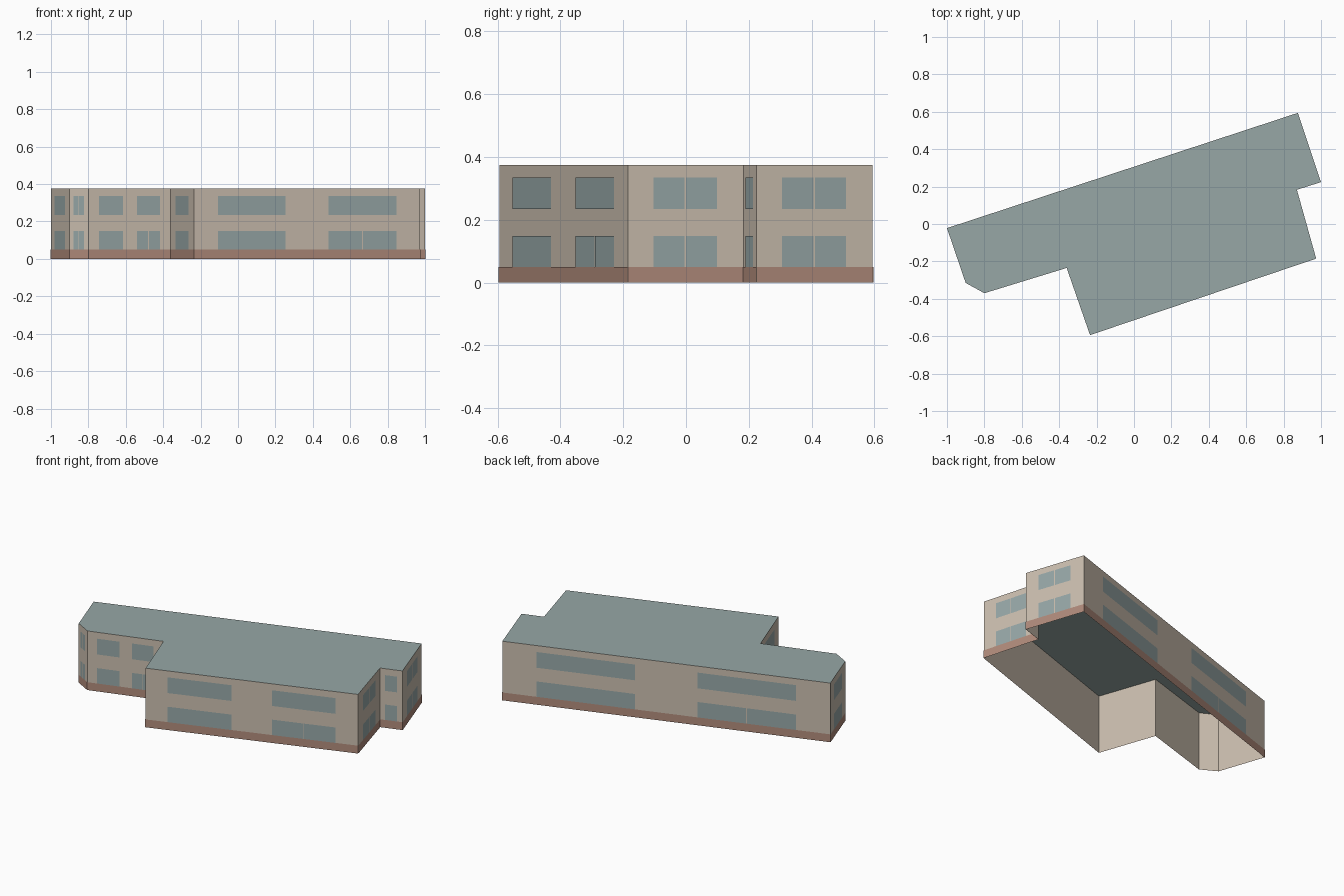
import bpy
import bmesh
from mathutils import Vector

cube = bpy.data.objects.get("Cube")
if cube:
    bpy.data.objects.remove(cube, do_unlink=True)

HEIGHT, BASE_TOP, LIFT, GAP = 0.375, 0.05, 0.002, 0.005
LOWER, UPPER = (0.05, 0.148), (0.235, 0.335)


def material(name, rgb):
    m = bpy.data.materials.new(name)
    m.use_nodes = True
    m.diffuse_color = (*rgb, 1)
    m.node_tree.nodes["Principled BSDF"].inputs["Base Color"].default_value = (*rgb, 1)
    return m


PLASTER = material("beige plaster", (0.60, 0.52, 0.43))
BRICK = material("red brown plinth", (0.44, 0.26, 0.20))
GLASS = material("blue grey glass", (0.31, 0.39, 0.39))
ROOF = material("grey green roof", (0.31, 0.39, 0.38))


def build(name, polygons, mat):
    bm = bmesh.new()
    for points in polygons:
        bm.faces.new([bm.verts.new(p) for p in points])
    bmesh.ops.remove_doubles(bm, verts=bm.verts, dist=0.0001)
    mesh = bpy.data.meshes.new(name)
    bm.to_mesh(mesh)
    bm.free()
    mesh.materials.append(mat)
    obj = bpy.data.objects.new(name, mesh)
    bpy.context.collection.objects.link(obj)


def panel(a, b, start, end, low, high, lift=0.0):
    """Upright quad on the wall a-b, between two distances along it."""
    along = (b - a).normalized()
    out = Vector((along.y, -along.x)) * lift
    p, q = a + along * start + out, a + along * end + out
    return [(p.x, p.y, low), (q.x, q.y, low), (q.x, q.y, high), (p.x, p.y, high)]


# Each wall: name, start corner, window columns as
# (start fraction, end fraction, upper split, lower split)
single = [(0.22, 0.77, False, False)]
double = [(0.22, 0.77, True, True)]
pair = [(0.105, 0.405, False, False), (0.595, 0.895, False, True)]
walls = [
    ("right_end", (-1.0, -0.022), single),
    ("chamfer", (-0.9, -0.315), double),
    ("front_recess", (-0.80, -0.37), [(0.13, 0.42, False, False), (0.59, 0.87, False, True)]),
    ("front_return", (-0.36, -0.235), single),
    ("front_wing", (-0.235, -0.594), pair),
    ("left_wing", (0.974, -0.185), double),
    ("left_return", (0.871, 0.183), single),
    ("left_end", (1.0, 0.224), double),
    ("back", (0.876, 0.594), pair),
]
corners = [Vector(w[1]) for w in walls]

shell, plinth = [], []
for i, (name, _, columns) in enumerate(walls):
    a, b = corners[i], corners[(i + 1) % len(corners)]
    length = (b - a).length
    shell.append(panel(a, b, 0, length, 0, HEIGHT))
    plinth.append(panel(a, b, -LIFT / 2, length + LIFT / 2, 0, BASE_TOP, LIFT))
    # Window panes, split by a thin mullion where needed
    panes = []
    for start, end, split_up, split_low in columns:
        s, e = start * length, end * length
        mid = (s + e) / 2
        for (low, high), split in ((UPPER, split_up), (LOWER, split_low)):
            spans = [(s, mid - GAP / 2), (mid + GAP / 2, e)] if split else [(s, e)]
            panes += [panel(a, b, u, v, low, high, LIFT) for u, v in spans]
    build(name + "_windows", panes, GLASS)

build("walls", shell, PLASTER)
build("plinth", plinth, BRICK)
build("flat_roof", [[(c.x, c.y, HEIGHT) for c in corners]], ROOF)
